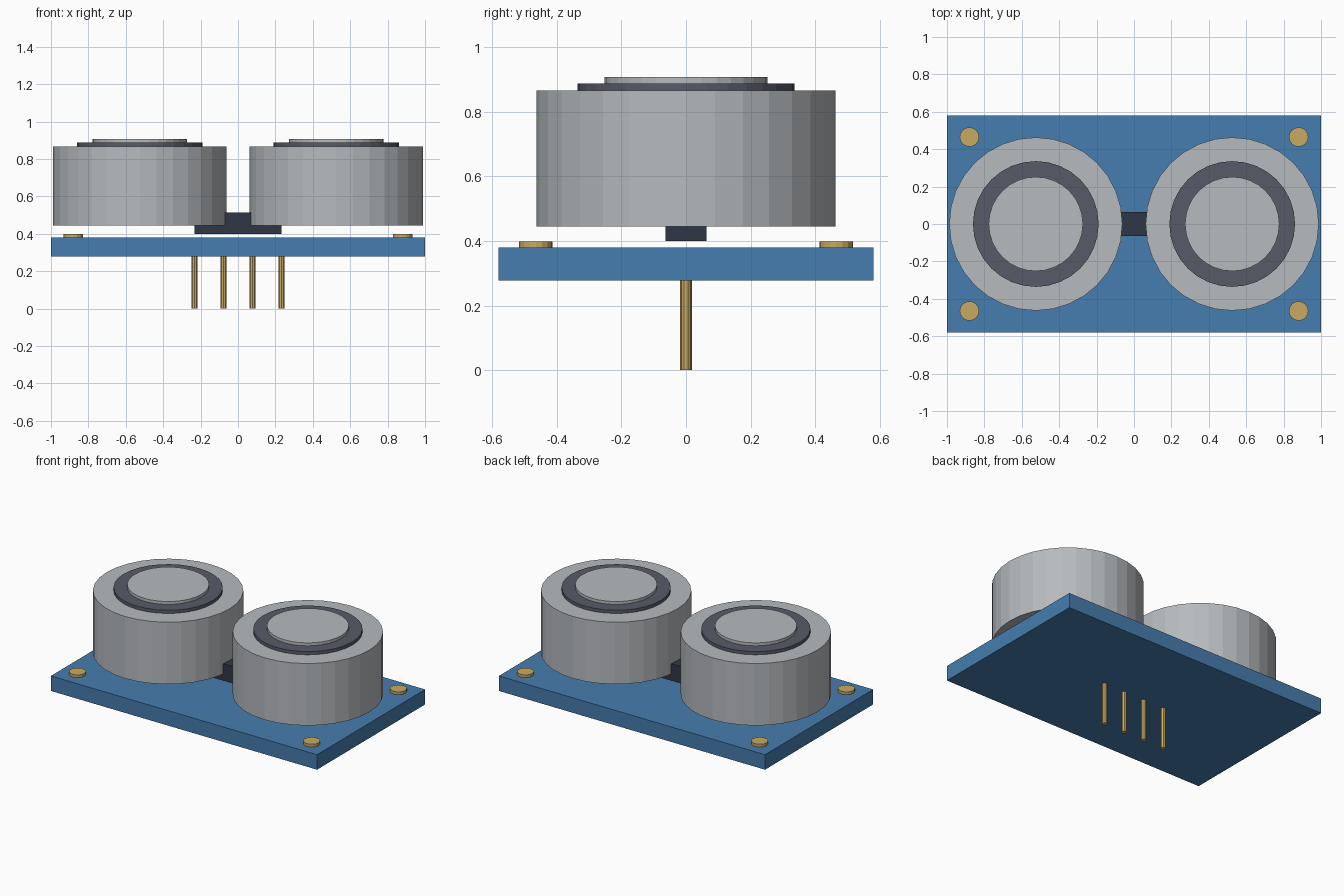
import bpy
import math

default = bpy.data.objects.get("Cube")
if default:
    bpy.data.objects.remove(default, do_unlink=True)


def material(name, rgb):
    m = bpy.data.materials.new(name)
    m.use_nodes = True
    colour = (*rgb, 1)
    m.diffuse_color = colour
    m.node_tree.nodes["Principled BSDF"].inputs["Base Color"].default_value = colour
    return m


blue = material("board blue", (0.061, 0.205, 0.425))
silver = material("brushed silver", (0.47, 0.495, 0.515))
grey = material("mesh grey", (0.095, 0.105, 0.135))
dark = material("chip dark", (0.03, 0.039, 0.058))
gold = material("contact gold", (0.578, 0.402, 0.127))


def finish(name, mat):
    obj = bpy.context.object
    obj.name = name
    obj.data.materials.append(mat)
    return obj


def box(name, mat, width, depth, z0, z1):
    bpy.ops.mesh.primitive_cube_add(size=1, location=(0, 0, (z0 + z1) / 2))
    obj = finish(name, mat)
    obj.scale = (width, depth, z1 - z0)
    bpy.ops.object.transform_apply(location=False, rotation=False, scale=True)


def disc(name, mat, x, y, radius, z0, z1, sides):
    bpy.ops.mesh.primitive_cylinder_add(
        vertices=sides, radius=radius, depth=z1 - z0, location=(x, y, (z0 + z1) / 2))
    finish(name, mat)


# Circuit board and the chip bridging the two transducers
box("circuit_board", blue, 2.0, 1.16, 0.278, 0.38)
box("chip", dark, 0.465, 0.126, 0.4, 0.515)

for side, sx in (("left", 1), ("right", -1)):
    # Transducer can, grey ring and raised centre
    x = 0.525 * sx
    disc(side + "_can", silver, x, 0, 0.463, 0.445, 0.866, 32)
    disc(side + "_ring", grey, x, 0, 0.336, 0.866, 0.888, 32)
    disc(side + "_centre", silver, x, 0, 0.252, 0.888, 0.908, 32)
    # Mounting contacts at the corners
    for end, sy in (("front", -1), ("back", 1)):
        disc(f"{side}_{end}_contact", gold, 0.88 * sx, 0.465 * sy, 0.052, 0.38, 0.399, 16)

# Row of header pins below the board
for i in range(4):
    disc(f"pin_{i + 1}", gold, (i - 1.5) * 0.155, 0, 0.018, 0, 0.279, 10)
